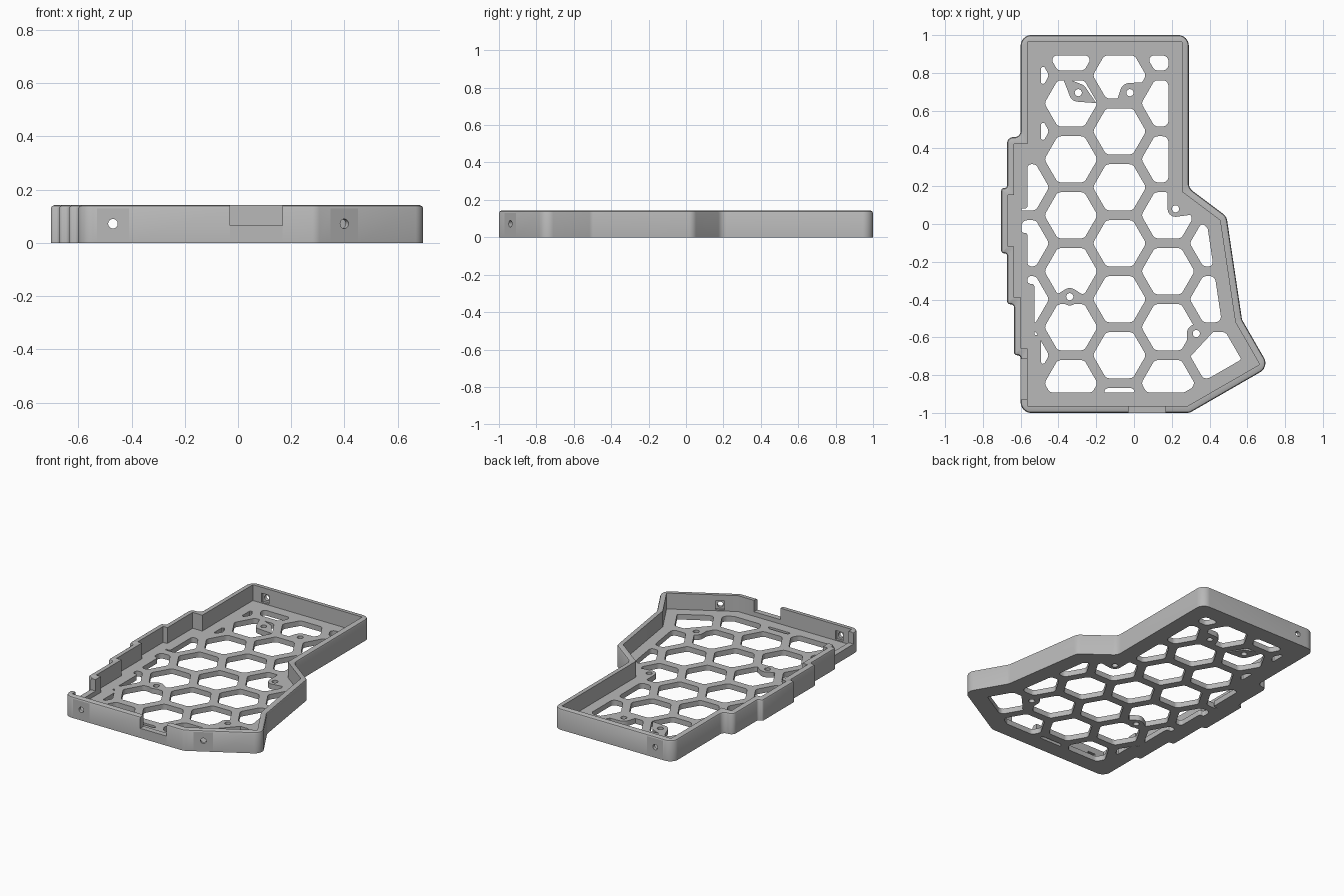
import bpy, bmesh, math
from mathutils import Vector
from mathutils.geometry import convex_hull_2d, delaunay_2d_cdt

old = bpy.data.objects.get("Cube")
if old:
    bpy.data.objects.remove(old, do_unlink=True)

HEIGHT, FLOOR, WALL, RIM = 0.142, 0.035, 0.037, 0.108
BORE_Z, NOTCH_Z, BEVEL = 0.072, 0.065, 0.012

# Sharp-cornered plan of the tray, counter-clockwise
PLAN = [(-0.60, -1), (0.294, -1), (0.716, -0.757), (0.572, -0.507), (0.49, 0.04),
        (0.29, 0.19), (0.29, 1), (-0.60, 1), (-0.60, 0.46), (-0.672, 0.46),
        (-0.672, 0.19), (-0.703, 0.19), (-0.703, -0.155), (-0.672, -0.155),
        (-0.672, -0.425), (-0.635, -0.425), (-0.635, -0.695), (-0.60, -0.695)]
PLAN = [Vector(p) for p in PLAN]


def neighbours(pts):
    return [(pts[i - 1], p, pts[(i + 1) % len(pts)]) for i, p in enumerate(pts)]


def left_of(d):
    return Vector((-d.y, d.x))


def inset(pts, d):
    """Move every edge inward by d, with mitred corners."""
    out = []
    for a, p, b in neighbours(pts):
        n, m = left_of((p - a).normalized()), left_of((b - p).normalized())
        out.append(p + (n + m) * d / (1 + n.dot(m)))
    return out


def fillet(pts, r, steps=6):
    """Round every corner; gives one list of points per corner."""
    arcs = []
    for a, p, b in neighbours(pts):
        u, v = a - p, b - p
        turn = math.pi - u.angle(v)
        if turn < 0.05:
            arcs.append([p])
            continue
        t = min(r * math.tan(turn / 2), 0.45 * u.length, 0.45 * v.length)
        u, v = u.normalized(), v.normalized()
        rad = t / math.tan(turn / 2)
        c = p + (u + v).normalized() * math.hypot(t, rad)
        s, e = p + u * t - c, p + v * t - c
        arcs.append([c + s.lerp(e, k / steps).normalized() * rad for k in range(steps + 1)])
    return arcs


def tidy(pts):
    """Drop doubled points and zero-width spikes."""
    pts = list(pts)
    while len(pts) > 2:
        for i, (a, p, b) in enumerate(neighbours(pts)):
            u, v = p - a, b - p
            if min(u.length, v.length) < 0.004 or u.angle(v) > 3.0:
                pts.pop(i)
                break
        else:
            return pts
    return []


def clip(pts, window):
    """Keep the part of a polygon that lies inside a convex window."""
    for i, a in enumerate(window):
        edge = window[(i + 1) % len(window)] - a
        side = [edge.cross(p - a) for p in pts]
        out = []
        for j, p in enumerate(pts):
            if side[j - 1] * side[j] < 0:
                out.append(pts[j - 1].lerp(p, side[j - 1] / (side[j - 1] - side[j])))
            if side[j] >= 0:
                out.append(p)
        pts = out
    return tidy(pts)


def area(pts):
    return sum(pts[i - 1].cross(p) for i, p in enumerate(pts)) / 2


def inside(p, poly):
    hit = False
    for i, b in enumerate(poly):
        a = poly[i - 1]
        if (a.y > p.y) != (b.y > p.y) and p.x < a.x + (p.y - a.y) * (b.x - a.x) / (b.y - a.y):
            hit = not hit
    return hit


def ngon(centre, r, n):
    return [Vector(centre) + Vector((math.cos(k * math.tau / n), math.sin(k * math.tau / n))) * r
            for k in range(n)]


bm = bmesh.new()


def face(pts):
    bm.faces.new([bm.verts.new((p.x, p.y, z)) for p, z in pts])


# Wall stations: outer point, inner point, kind of wall that follows
inner_plan = inset(PLAN, WALL)
stations = [(p, corner, "plain") for arc, corner in zip(fillet(PLAN, 0.055), inner_plan)
            for p in arc]


def mark(edge, distance, kind):
    a, b = PLAN[edge], PLAN[(edge + 1) % len(PLAN)]
    d = (b - a).normalized()
    p = a + d * distance
    for i, (q, _, _) in enumerate(stations):
        o = stations[i - 1][0]
        if (p - o).length + (q - p).length < (q - o).length + 1e-5:
            stations.insert(i, (p, p + left_of(d) * WALL, kind))
            return


for edge, start, end, kind in ((0, 0.07, 0.19, "bore"), (0, 0.57, 0.767, "notch"),
                               (1, 0.062, 0.182, "bore"), (6, 0.70, 0.82, "bore"),
                               (17, 0.02, 0.235, "notch")):
    mark(edge, start, kind)
    mark(edge, end, "plain")

outer, inner, kinds = zip(*stations)
lip, crest = inset(outer, BEVEL / 3), inset(outer, BEVEL)


def profile(i, top):
    rows = [(outer[i], 0), (outer[i], HEIGHT - BEVEL), (lip[i], HEIGHT - BEVEL / 3),
            (crest[i], HEIGHT), (inner[i], HEIGHT), (inner[i], FLOOR)]
    return [(p, min(z, top)) for p, z in rows]


def notch_end(i):
    return [(outer[i], NOTCH_Z)] + profile(i, HEIGHT)[1:5] + [(inner[i], NOTCH_Z)]


def bore(a, b):
    """Round hole through the wall, widening to a square nut pocket inside."""
    mid, d = (a + b) / 2, (b - a).normalized()
    half = (b - a).length / 2

    def ring(hx, low, high, depth, round_hole=False):
        pts = []
        for v in ngon((0, 0), 1, 24):
            v = v if round_hole else v / max(abs(v.x), abs(v.y))
            pts.append((mid + d * v.x * hx + left_of(d) * depth,
                        (low + high) / 2 + v.y * (high - low) / 2))
        return pts

    r, w, h, shelf = 0.018, 0.028, 0.03, 0.022
    rings = [ring(half, 0, HEIGHT - BEVEL, 0),
             ring(r, BORE_Z - r, BORE_Z + r, 0, True),
             ring(r, BORE_Z - r, BORE_Z + r, shelf, True),
             ring(w, BORE_Z - h, BORE_Z + h, shelf),
             ring(w, BORE_Z - h, BORE_Z + h, WALL),
             ring(half, FLOOR, HEIGHT, WALL)]
    for s, t in zip(rings, rings[1:]):
        for k in range(len(s)):
            face([s[k - 1], s[k], t[k], t[k - 1]])


# Wall with bevelled rim, bores and cable notches
for i, kind in enumerate(kinds):
    j = (i + 1) % len(kinds)
    top = NOTCH_Z if kind == "notch" else HEIGHT
    a, b = profile(i, top), profile(j, top)
    for k in range(5):
        if kind != "bore" or k not in (0, 4):
            face([a[k], b[k], b[k + 1], a[k + 1]])
    if kind == "notch":
        face(notch_end(i)[::-1])
        face(notch_end(j))
    if kind == "bore":
        bore(outer[i], outer[j])

# Honeycomb openings, trimmed to leave a solid rim
cells = []
field = inset(PLAN, RIM)
pitch = 0.2963
for col in range(-2, 3):
    for row in range(-4, 5):
        centre = (-0.077 + col * pitch * math.sqrt(0.75),
                  -0.102 + (row + 0.5 * (col % 2)) * pitch)
        cell = clip(field, ngon(centre, 0.141, 6))
        if area(cell) > 0.0012:
            cells.append(sum(fillet(cell, 0.03), []))

# Screw bosses: centre, radius and the points where they blend into the struts
BOSSES = [((-0.295, 0.695), 0.048, [(-0.38, 0.78), (-0.2, 0.64)]),
          ((-0.022, 0.695), 0.052, [(-0.09, 0.655), (0.06, 0.75)]),
          ((0.22, 0.08), 0.042, [(0.178, 0.2), (0.31, 0.05)]),
          ((-0.34, -0.385), 0.046, [(-0.41, -0.375), (-0.27, -0.375)]),
          ((0.33, -0.58), 0.05, [(0.28, -0.68), (0.3, -0.7), (0.42, -0.57)])]
bosses, drills = [], []
for centre, r, blend in BOSSES:
    pts = ngon(centre, r, 32) + [Vector(p) for p in blend]
    bosses.append([pts[i] for i in convex_hull_2d(pts)])
    drills.append(ngon(centre, 0.019, 24))

# Floor plate: triangulate all the outlines together, then keep the solid areas
verts, edges = [], []
for loop in [list(outer), inner_plan] + cells + bosses + drills:
    n = len(verts)
    edges += [(n + i, n + (i + 1) % len(loop)) for i in range(len(loop))]
    verts += loop
verts, _, tris, *_ = delaunay_2d_cdt(verts, edges, [], 0, 1e-6)


def within(p, loops):
    return any(inside(p, loop) for loop in loops)


solid = set()
for tri in tris:
    pts = [verts[i] for i in tri]
    mid = sum(pts, Vector((0, 0))) / 3
    open_cell = within(mid, cells) and not within(mid, bosses)
    if open_cell or within(mid, drills) or not inside(mid, outer):
        continue
    if area(pts) < 0:
        tri, pts = tri[::-1], pts[::-1]
    face([(p, 0) for p in pts[::-1]])
    if inside(mid, inner_plan):
        face([(p, FLOOR) for p in pts])
    solid |= {(tri[k - 1], tri[k]) for k in range(3)}
for i, j in solid:
    a, b = verts[i], verts[j]
    if (j, i) not in solid and inside((a + b) / 2, inner_plan):
        face([(a, 0), (b, 0), (b, FLOOR), (a, FLOOR)])

bmesh.ops.remove_doubles(bm, verts=bm.verts, dist=1e-5)
mesh = bpy.data.meshes.new("tray")
bm.to_mesh(mesh)
bm.free()
tray = bpy.data.objects.new("tray", mesh)
bpy.context.scene.collection.objects.link(tray)

# Single grey plastic
mat = bpy.data.materials.new("grey plastic")
mat.use_nodes = True
grey = (0.48, 0.48, 0.48, 1)
mat.diffuse_color = grey
mat.node_tree.nodes["Principled BSDF"].inputs["Base Color"].default_value = grey
mesh.materials.append(mat)
bpy.ops.object.select_all(action='DESELECT')
tray.select_set(True)
bpy.context.view_layer.objects.active = tray
bpy.ops.object.shade_smooth_by_angle(angle=math.radians(30))
